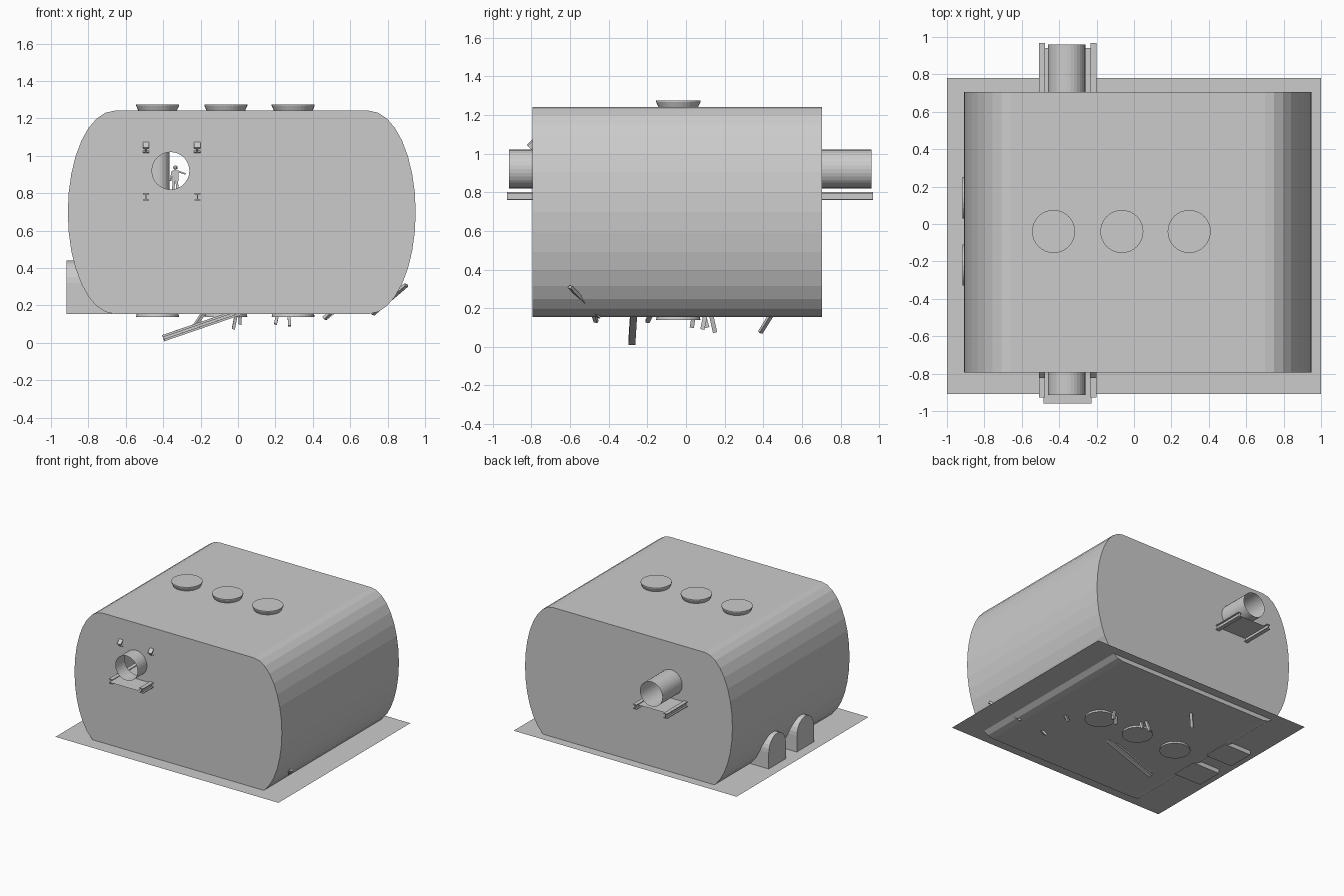
import bpy, bmesh, math
from mathutils import Vector, Matrix

if "Cube" in bpy.data.objects:
    bpy.data.objects.remove(bpy.data.objects["Cube"])

grey = bpy.data.materials.new("plain_grey")
grey.diffuse_color = (0.6, 0.6, 0.6, 1)
grey.use_nodes = True
grey.node_tree.nodes["Principled BSDF"].inputs["Base Color"].default_value = grey.diffuse_color


def finish(name, bm, recalc=True):
    if recalc:
        bmesh.ops.recalc_face_normals(bm, faces=bm.faces[:])
    me = bpy.data.meshes.new(name)
    bm.to_mesh(me)
    bm.free()
    me.materials.append(grey)
    ob = bpy.data.objects.new(name, me)
    bpy.context.collection.objects.link(ob)
    return ob


def skin(bm, a, b):
    """Quads between two closed vertex loops."""
    for i in range(len(a)):
        j = (i + 1) % len(a)
        bm.faces.new((a[i], a[j], b[j], b[i]))


def prism(name, section, p, q, up=(0, 0, 1)):
    """Extrude a 2D section (side, up) from p to q."""
    p, q, up = Vector(p), Vector(q), Vector(up)
    d = (q - p).normalized()
    side = d.cross(up).normalized()
    up = side.cross(d)
    bm = bmesh.new()
    a, b = [[bm.verts.new(c + side * s + up * u) for s, u in section] for c in (p, q)]
    skin(bm, a, b)
    bm.faces.new(a)
    bm.faces.new(b)
    return finish(name, bm)


def rect(w, h):
    return [(-w / 2, -h / 2), (w / 2, -h / 2), (w / 2, h / 2), (-w / 2, h / 2)]


def i_section(w, h, t):
    half = [(w / 2, -h / 2), (w / 2, t - h / 2), (t / 2, t - h / 2),
            (t / 2, h / 2 - t), (w / 2, h / 2 - t), (w / 2, h / 2)]
    return half + [(-x, z) for x, z in reversed(half)]


def lathe(name, x, y, profile, n=32):
    bm = bmesh.new()
    rings = [[bm.verts.new((x + r * math.cos(i * math.tau / n), y + r * math.sin(i * math.tau / n), z))
              for i in range(n)] for r, z in profile]
    for a, b in zip(rings, rings[1:]):
        skin(bm, a, b)
    bm.faces.new(rings[0])
    bm.faces.new(rings[-1])
    return finish(name, bm)


def sheet(name, x0, x1, y0, y1, z):
    bm = bmesh.new()
    bm.faces.new([bm.verts.new(c) for c in ((x0, y0, z), (x1, y0, z), (x1, y1, z), (x0, y1, z))])
    return finish(name, bm, False)


TX, TZ, TR = -0.36, 0.92, 0.1      # tunnel centre and radius
Y0, Y1 = -0.795, 0.705             # end walls

# vaulted chamber: barrel section with elliptical sides, end walls pierced by the tunnels
section = []
for k in range(17):
    a = -math.pi / 2 + math.pi * k / 16
    section.append((0.70 + 0.25 * math.cos(a), 0.698 + 0.543 * math.sin(a)))
for k in range(17):
    a = math.pi / 2 + math.pi * k / 16
    section.append((-0.66 + 0.25 * math.cos(a), 0.698 + 0.543 * math.sin(a)))
bm = bmesh.new()
loops = [[bm.verts.new((x, y, z)) for x, z in section] for y in (Y0, Y1)]
skin(bm, *loops)
for y, loop in zip((Y0, Y1), loops):
    hole = [bm.verts.new((TX + TR * math.cos(i * math.tau / 32), y, TZ + TR * math.sin(i * math.tau / 32)))
            for i in range(32)]
    edges = [bm.edges.new((hole[i], hole[(i + 1) % 32])) for i in range(32)]
    edges += [bm.edges.get((loop[i], loop[(i + 1) % len(loop)])) for i in range(len(loop))]
    bmesh.ops.triangle_fill(bm, edges=edges, use_beauty=True, use_dissolve=False)
finish("vault_shell", bm)

# flat sheet around and through the chamber
sheet("level_sheet", -1, 1, -0.91, 0.78, 0.19)

# open tunnels
for name, ya, yb in (("front_tunnel", -0.915, Y0), ("back_tunnel", Y1, 0.96)):
    bm = bmesh.new()
    a, b = [[bm.verts.new((TX + TR * math.cos(i * math.tau / 32), y, TZ + TR * math.sin(i * math.tau / 32)))
             for i in range(32)] for y in (ya, yb)]
    skin(bm, a, b)
    finish(name, bm)

# walkway beams and plates under the tunnels
for x in (-0.492, -0.217):
    prism("front_walkway_beam", i_section(0.032, 0.04, 0.006), (x, -0.927, 0.78), (x, -0.6, 0.78))
    prism("back_walkway_beam", i_section(0.032, 0.04, 0.006), (x, 0.45, 0.78), (x, 0.967, 0.78))
    prism("hanger_beam", i_section(0.034, 0.04, 0.008), (x, -0.81, 1.03), (x, -0.65, 1.19))
sheet("front_walkway_plate", -0.485, -0.228, -0.96, -0.6, 0.79)
sheet("back_walkway_plate", -0.485, -0.228, 0.45, 0.94, 0.79)

# three columns whose flared ends pass through floor and ceiling
for x in (-0.43, -0.065, 0.295):
    lathe("column", x, -0.04, [(0.115, 0.138), (0.108, 0.17), (0.065, 0.23), (0.065, 1.13),
                               (0.1, 1.235), (0.115, 1.268), (0.115, 1.275)])

# arched side niches
arch = [(-0.11, 0.155), (0.11, 0.155)]
arch += [(0.11 * math.cos(math.pi * k / 12), 0.32 + 0.12 * math.sin(math.pi * k / 12)) for k in range(13)]
for y in (-0.22, 0.14):
    prism("side_niche", [(s + y, z) for s, z in arch], (-0.67, 0, 0), (-0.917, 0, 0))

# fallen planks stuck through the floor
prism("fallen_beam", i_section(0.035, 0.035, 0.012), (-0.4, -0.28, 0.025), (0.3, -0.265, 0.265))
planks = [((-0.24, 0.385, 0.075), (-0.12, 0.5, 0.26)),
          ((-0.025, 0.15, 0.075), (0.02, 0.10, 0.3)),
          ((0.01, 0.11, 0.1), (0.02, 0.06, 0.28)),
          ((0.20, 0.03, 0.1), (0.24, 0.06, 0.28)),
          ((0.275, 0.085, 0.09), (0.27, 0.12, 0.26)),
          ((0.46, -0.465, 0.13), (0.58, -0.50, 0.24)),
          ((0.47, -0.20, 0.13), (0.6, -0.15, 0.23)),
          ((0.72, -0.45, 0.155), (0.9, -0.6, 0.31))]
for p, q in planks:
    prism("fallen_plank", rect(0.022, 0.016), p, q, (0.1, 0.2, 1) if abs(p[0] - q[0]) > 0.1 else (1, 0, 0))

# standing figure on the back walkway
fx, fy = -0.335, 0.55
for s in (-1, 1):
    prism("figure_leg", rect(0.013, 0.015), (fx + s * 0.014, fy, 0.79), (fx + s * 0.007, fy, 0.87), (0, 1, 0))
prism("figure_body", rect(0.032, 0.018), (fx, fy, 0.865), (fx, fy, 0.922), (0, 1, 0))
prism("figure_arm", rect(0.009, 0.009), (fx + 0.014, fy, 0.917), (fx + 0.055, fy, 0.903))
prism("figure_arm", rect(0.009, 0.009), (fx - 0.016, fy, 0.917), (fx - 0.026, fy, 0.865), (0, 1, 0))
bm = bmesh.new()
bmesh.ops.create_icosphere(bm, subdivisions=2, radius=0.012, matrix=Matrix.Translation((fx, fy, 0.937)))
finish("figure_head", bm)
